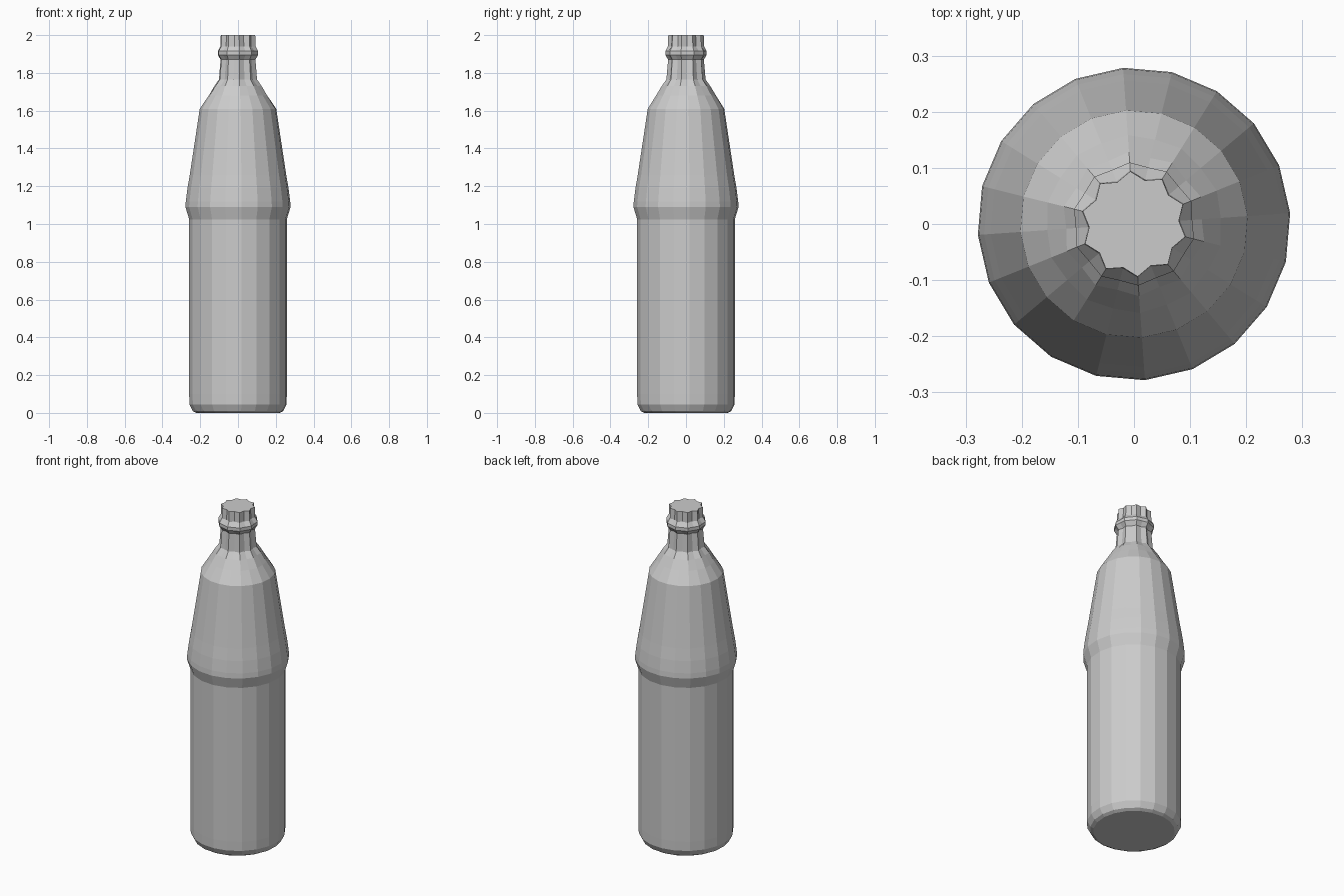
import bpy, bmesh
from math import sin, cos, pi, radians

if "Cube" in bpy.data.objects:
    bpy.data.objects.remove(bpy.data.objects["Cube"])

SIDES = 20
TURN = radians(4)

# Bottle profile from base to mouth: radius, height, flute depth
PROFILE = [
    (0.222, 0.00, 0), (0.24, 0.01, 0), (0.258, 0.045, 0), (0.259, 0.10, 0),
    (0.259, 1.025, 0), (0.279, 1.09, 0), (0.277, 1.12, 0), (0.268, 1.19, 0),
    (0.256, 1.26, 0), (0.203, 1.61, 0), (0.157, 1.68, 0.002),
    (0.125, 1.73, 0.004), (0.098, 1.765, 0.006), (0.089, 1.87, 0.006),
    (0.107, 1.895, 0.003), (0.107, 1.915, 0.003), (0.089, 1.94, 0.007),
    (0.087, 2.00, 0.007),
]


def ring(bm, radius, height, flute):
    verts = []
    for i in range(SIDES):
        a = TURN + 2 * pi * i / SIDES
        r = radius + (flute if i % 2 else -flute)
        verts.append(bm.verts.new((r * cos(a), r * sin(a), height)))
    return verts


# Body, shoulder, fluted neck and collar turned as one closed shell
bm = bmesh.new()
rings = [ring(bm, *p) for p in PROFILE]
for low, high in zip(rings, rings[1:]):
    for i in range(SIDES):
        j = (i + 1) % SIDES
        bm.faces.new((low[i], low[j], high[j], high[i]))

# Flat base and flat closed mouth
bm.faces.new(rings[0][::-1])
bm.faces.new(rings[-1])
bmesh.ops.recalc_face_normals(bm, faces=bm.faces[:])

mesh = bpy.data.meshes.new("bottle")
bm.to_mesh(mesh)
bm.free()
bottle = bpy.data.objects.new("bottle", mesh)
bpy.context.collection.objects.link(bottle)
